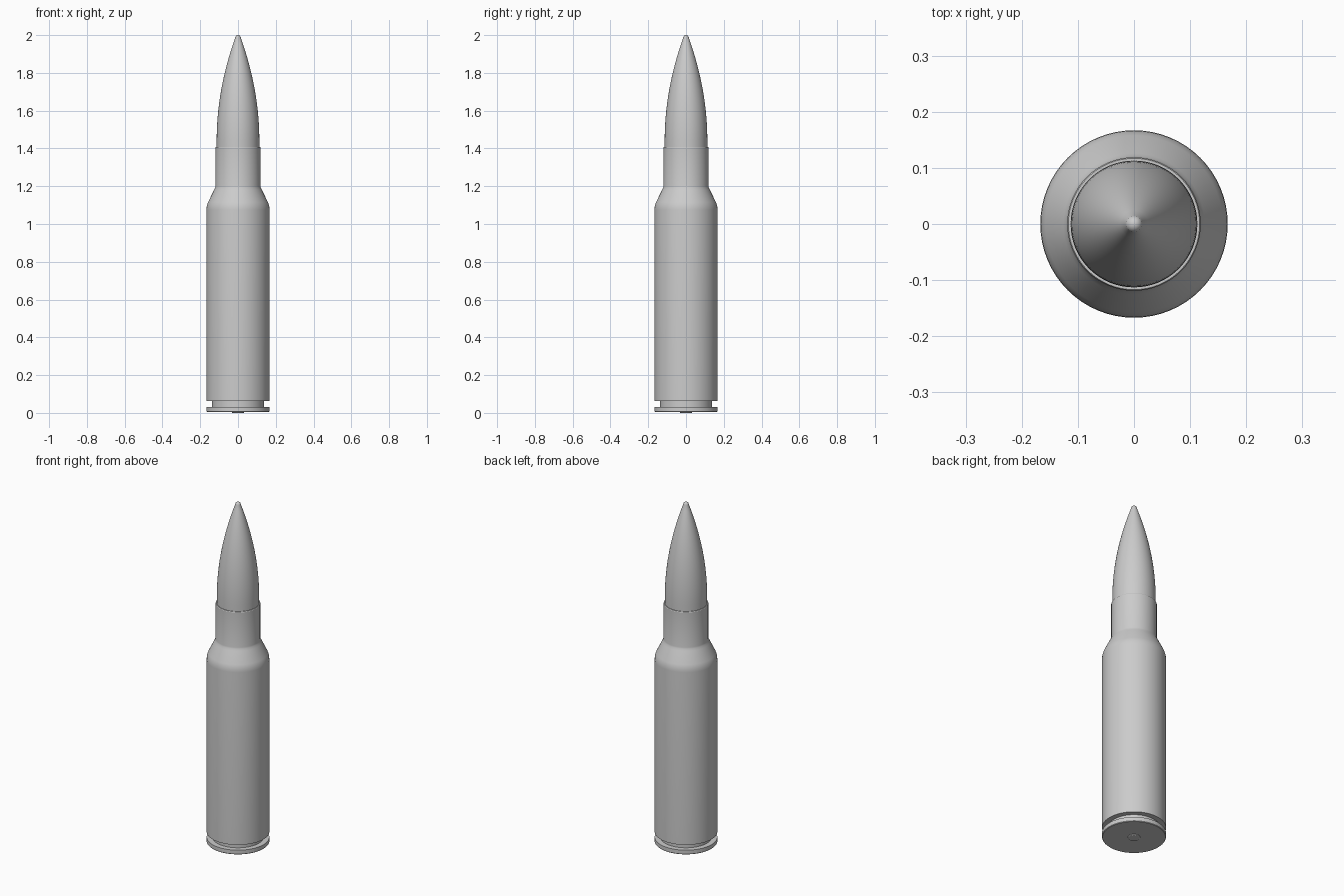
import bpy
import bmesh
import math

cube = bpy.data.objects.get("Cube")
if cube:
    bpy.data.objects.remove(cube)

SEGMENTS = 64

# One plain grey metal
grey = bpy.data.materials.new("grey_metal")
grey.use_nodes = True
colour = (0.6, 0.6, 0.6, 1)
grey.diffuse_color = colour
grey.node_tree.nodes["Principled BSDF"].inputs["Base Color"].default_value = colour


def lathe(name, profile):
    """Spin a (radius, height) profile around z."""
    bm = bmesh.new()
    verts = [bm.verts.new((r, 0, z)) for r, z in profile]
    edges = [bm.edges.new(pair) for pair in zip(verts, verts[1:])]
    bmesh.ops.spin(bm, geom=verts + edges, cent=(0, 0, 0), axis=(0, 0, 1),
                   angle=math.tau, steps=SEGMENTS, use_merge=True)
    bmesh.ops.remove_doubles(bm, verts=bm.verts, dist=0.00005)
    bmesh.ops.recalc_face_normals(bm, faces=bm.faces)
    mesh = bpy.data.meshes.new(name)
    bm.to_mesh(mesh)
    bm.free()
    mesh.materials.append(grey)
    obj = bpy.data.objects.new(name, mesh)
    bpy.context.collection.objects.link(obj)
    bpy.ops.object.select_all(action='DESELECT')
    obj.select_set(True)
    bpy.context.view_layer.objects.active = obj
    bpy.ops.object.shade_smooth_by_angle(angle=math.radians(25))
    return obj


# Case: rim, extractor groove, body, shoulder, neck and rolled mouth
lathe("case", [
    (0, 0.005), (0.164, 0.005), (0.167, 0.008), (0.167, 0.031),
    (0.137, 0.031), (0.137, 0.062), (0.167, 0.062),
    (0.167, 1.075), (0.166, 1.09), (0.162, 1.106), (0.158, 1.116),
    (0.126, 1.182), (0.121, 1.192), (0.119, 1.2),
    (0.119, 1.404), (0.117, 1.408), (0.112, 1.408), (0.112, 1.39),
])

# Projectile: short straight shank, curved ogive and small rounded tip
base_z, ogive_length, radius = 1.44, 0.585, 0.113
ogive = []
for i in range(21):
    t = i / 20 * 0.93
    ogive.append((radius * (1 - t ** 2), base_z + ogive_length * t))
tip_r, tip_z = ogive[-1]
rounding = 2.0 - tip_z
cap = [(tip_r * math.cos(a), tip_z + rounding * math.sin(a))
       for a in (math.pi / 2 * k / 5 for k in range(1, 5))]
lathe("projectile", [(0, 1.39), (radius, 1.39)] + ogive + cap + [(0, 2.0)])

# Primer: small disc standing just proud of the base
lathe("primer", [(0, 0), (0.03, 0), (0.033, 0.002), (0.033, 0.006), (0, 0.006)])
